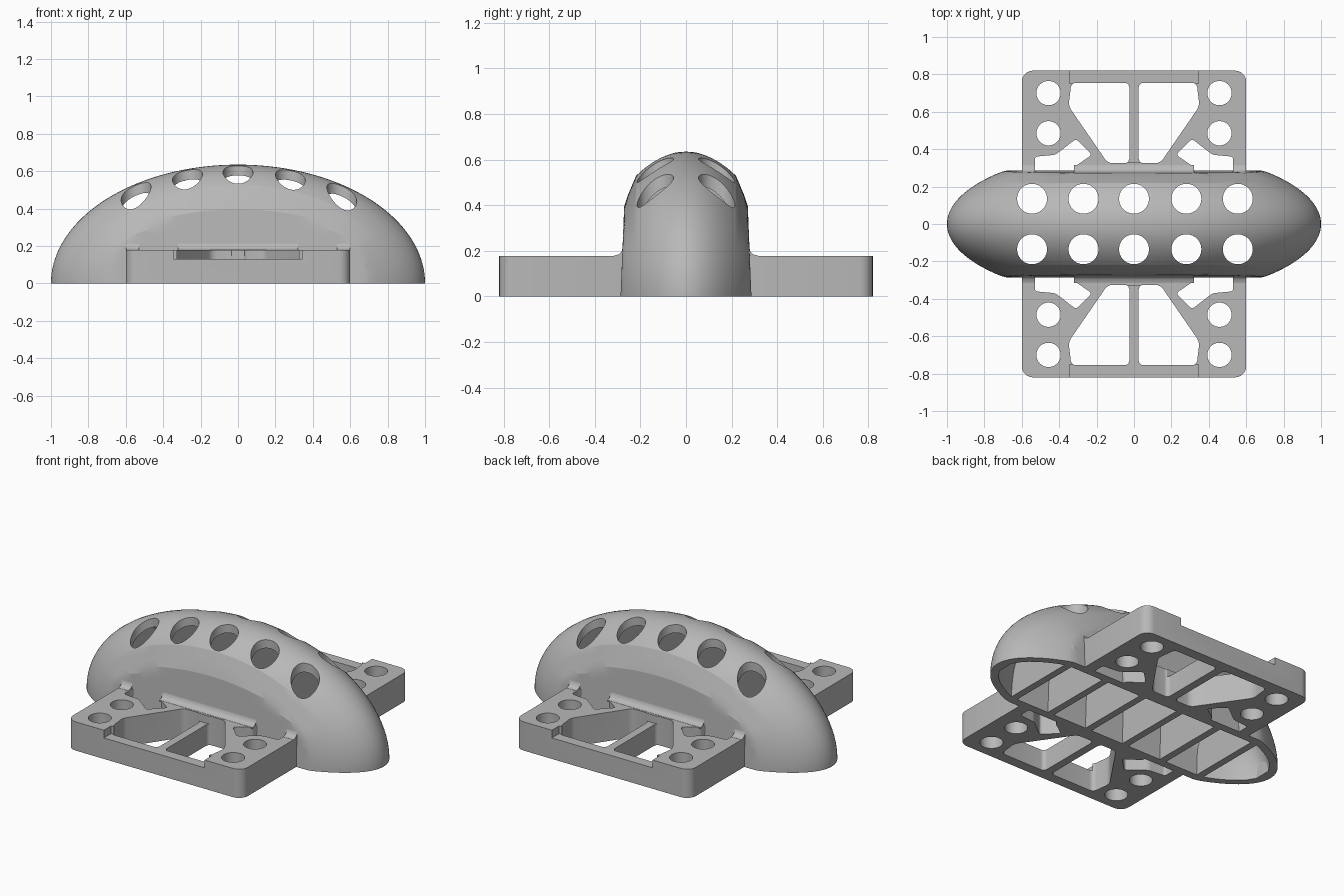
import bpy, bmesh
from math import sqrt, cos, sin, pi, radians

if "Cube" in bpy.data.objects:
    bpy.data.objects.remove(bpy.data.objects["Cube"])

GREY = (0.48, 0.48, 0.48, 1)
grey = bpy.data.materials.new("plain grey")
grey.use_nodes = True
grey.diffuse_color = GREY
grey.node_tree.nodes["Principled BSDF"].inputs["Base Color"].default_value = GREY


def make_object(name, bm):
    bmesh.ops.recalc_face_normals(bm, faces=bm.faces)
    mesh = bpy.data.meshes.new(name)
    bm.to_mesh(mesh)
    bm.free()
    mesh.materials.append(grey)
    obj = bpy.data.objects.new(name, mesh)
    bpy.context.collection.objects.link(obj)
    return obj


def section(x, inset=0, floor=0):
    """Cross-section of the domed body at x, shrunk inward by inset."""
    k = sqrt(1 - (x / (1 - inset)) ** 2)
    b, c = (0.395 - inset) * k, (0.635 - inset) * k
    y_edge = min(0.22 - inset, 0.94 * b)
    z_edge = c * sqrt(1 - (y_edge / b) ** 2)
    side = []
    for i in range(12):
        z = z_edge * i / 12
        y = min(b * sqrt(1 - (z / c) ** 2), y_edge + 0.42 * (z_edge - z),
                0.287 - 0.04 * z - inset)
        side.append((y, z))
    if floor:
        side.insert(0, (side[0][0], floor))
    top = []
    for i in range(25):
        y = y_edge * cos(pi * i / 24)
        top.append((y, c * sqrt(1 - (y / b) ** 2)))
    return side + top + [(-y, z) for y, z in reversed(side)]


def loft(bm, stations, inset=0, floor=0):
    rings = [[bm.verts.new((x, y, z)) for y, z in section(x, inset, floor)]
             for x in stations]
    n = len(rings[0])
    for r, s in zip(rings, rings[1:]):
        for i in range(n):
            j = (i + 1) % n
            bm.faces.new((r[i], r[j], s[j], s[i]))
    bm.faces.new(rings[0])
    bm.faces.new(rings[-1])


def prism(bm, points, z0, z1, radius=0):
    """Upright prism over a polygon, with optionally rounded corners."""
    tmp = bmesh.new()
    tmp.faces.new([tmp.verts.new((x, y, z0)) for x, y in points])
    if radius:
        bmesh.ops.bevel(tmp, geom=tmp.verts[:], offset=radius, segments=6,
                        profile=0.5, affect='VERTICES')
    ext = bmesh.ops.extrude_face_region(tmp, geom=tmp.faces[:])
    for v in ext["geom"]:
        if isinstance(v, bmesh.types.BMVert):
            v.co.z = z1
    bmesh.ops.recalc_face_normals(tmp, faces=tmp.faces)
    mesh = bpy.data.meshes.new("temp")
    tmp.to_mesh(mesh)
    tmp.free()
    bm.from_mesh(mesh)
    bpy.data.meshes.remove(mesh)


def disc(x, y, r, n=40):
    return [(x + r * cos(2 * pi * i / n), y + r * sin(2 * pi * i / n)) for i in range(n)]


def box(x0, x1, y0, y1):
    return [(x0, y0), (x1, y0), (x1, y1), (x0, y1)]


def cut(obj, cutters):
    """Subtract each cutter, bake the result and drop the cutters."""
    for c in cutters:
        c.hide_render = True
        mod = obj.modifiers.new("cut", 'BOOLEAN')
        mod.operation, mod.solver, mod.object = 'DIFFERENCE', 'EXACT', c
    dg = bpy.context.evaluated_depsgraph_get()
    baked = bpy.data.meshes.new_from_object(obj.evaluated_get(dg))
    obj.modifiers.clear()
    obj.data = baked
    for c in cutters:
        bpy.data.objects.remove(c)


def smooth(obj, angle):
    bpy.ops.object.select_all(action='DESELECT')
    obj.select_set(True)
    bpy.context.view_layer.objects.active = obj
    bpy.ops.object.shade_smooth_by_angle(angle=radians(angle))


# Domed body
bm = bmesh.new()
loft(bm, [-0.9997 * cos(pi * i / 72) for i in range(73)])
body = make_object("domed_body", bm)

# Hollow cells underneath, leaving cross ribs between them
bm = bmesh.new()
walls = [-0.94, -0.68, -0.41, -0.135, 0.135, 0.41, 0.68, 0.94]
for a, b in zip(walls, walls[1:]):
    a, b = a + 0.022 * (a > -0.9), b - 0.022 * (b < 0.9)
    loft(bm, [a + (b - a) * i / 8 for i in range(9)], 0.05, -0.05)
cells = make_object("cell_cutter", bm)

# Two rows of round holes through the top
bm = bmesh.new()
for x in (-0.545, -0.27, 0, 0.28, 0.555):
    for y in (-0.135, 0.135):
        prism(bm, disc(x, y, 0.08), 0.06, 1)
holes = make_object("hole_cutter", bm)
cut(body, [cells, holes])
smooth(body, 15)

# Mounting plate with bolt holes and truss windows
bm = bmesh.new()
prism(bm, box(-0.6, 0.6, 0.2, 0.82), 0, 0.178, 0.06)
plate = make_object("back_plate", bm)

bm = bmesh.new()
for s in (-1, 1):
    for y in (0.485, 0.7):
        prism(bm, disc(s * 0.457, y, 0.065), -0.1, 0.3)
    prism(bm, [(s * x, y) for x, y in ((0.025, 0.325), (0.14, 0.325), (0.35, 0.63),
                                       (0.335, 0.755), (0.025, 0.755))], -0.1, 0.3, 0.025)
    prism(bm, [(s * x, y) for x, y in ((0.53, 0.278), (0.53, 0.36), (0.42, 0.37),
                                       (0.31, 0.455), (0.225, 0.37), (0.32, 0.305),
                                       (0.32, 0.278))], -0.1, 0.3, 0.015)
windows = make_object("window_cutter", bm)

# Lowered outer bar and middle strut
bm = bmesh.new()
prism(bm, [(-0.345, 0.9), (-0.345, 0.75), (-0.04, 0.75), (-0.04, 0.33),
           (0.04, 0.33), (0.04, 0.75), (0.345, 0.75), (0.345, 0.9)], 0.13, 0.3)
notch = make_object("notch_cutter", bm)

# Trim the part of the plate that would reach inside the body
bm = bmesh.new()
prism(bm, box(-0.7, 0.7, 0.1, 0.255), -0.1, 0.3)
trim = make_object("trim_cutter", bm)
cut(plate, [windows, notch, trim])
smooth(plate, 30)

# Fillets joining the plate to the body
bm = bmesh.new()
profile = [(0.255, 0.17), (0.315, 0.17), (0.315, 0.179), (0.295, 0.184),
           (0.283, 0.195), (0.278, 0.215), (0.255, 0.215)]
for x0, x1 in ((-0.6, -0.53), (-0.32, 0.32), (0.53, 0.6)):
    ends = [[bm.verts.new((x, y, z)) for y, z in profile] for x in (x0, x1)]
    for i in range(len(profile)):
        j = (i + 1) % len(profile)
        bm.faces.new((ends[0][i], ends[0][j], ends[1][j], ends[1][i]))
    bm.faces.new(ends[0])
    bm.faces.new(ends[1])
fillet = make_object("back_fillet", bm)
smooth(fillet, 40)

# Matching front half
for src, name in ((plate, "front_plate"), (fillet, "front_fillet")):
    twin = bpy.data.objects.new(name, src.data)
    twin.rotation_euler.z = pi
    bpy.context.collection.objects.link(twin)
